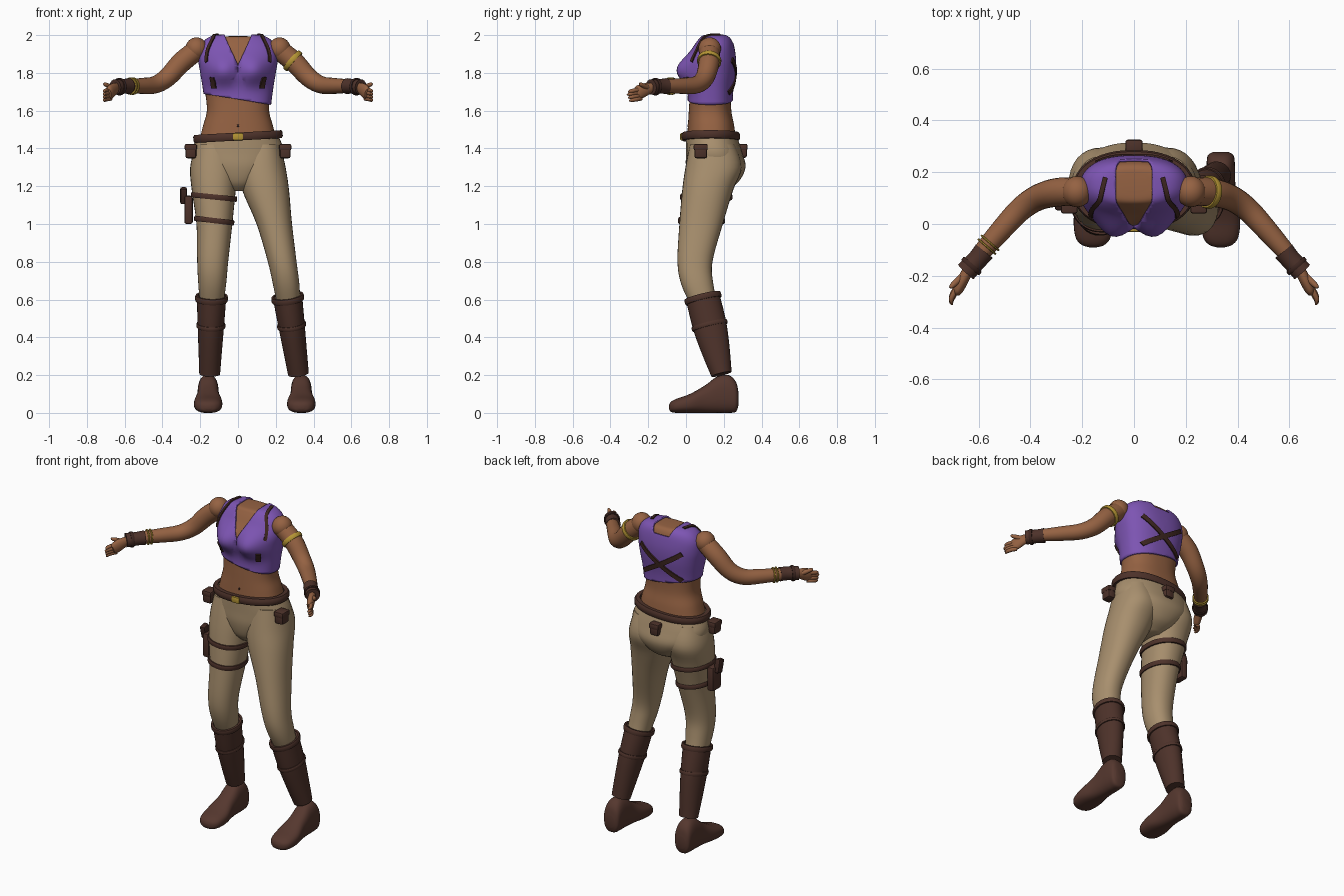
import bpy, bmesh, math
from mathutils import Vector
from mathutils.bvhtree import BVHTree

if "Cube" in bpy.data.objects:
    bpy.data.objects.remove(bpy.data.objects["Cube"])


def material(name, rgb):
    m = bpy.data.materials.new(name)
    m.diffuse_color = (*rgb, 1)
    m.use_nodes = True
    m.node_tree.nodes["Principled BSDF"].inputs["Base Color"].default_value = m.diffuse_color
    return m


SKIN = material("skin brown", (0.30, 0.122, 0.055))
PURPLE = material("purple cloth", (0.205, 0.09, 0.45))
TAN = material("tan cloth", (0.39, 0.275, 0.155))
BOOT = material("boot leather", (0.075, 0.032, 0.023))
SHOE = material("shoe leather", (0.092, 0.039, 0.028))
STRAP = material("dark strap", (0.048, 0.02, 0.015))
GOLD = material("gold", (0.46, 0.30, 0.035))


def finish(name, bm, mat, angle=40):
    bmesh.ops.recalc_face_normals(bm, faces=bm.faces)
    me = bpy.data.meshes.new(name)
    bm.to_mesh(me)
    bm.free()
    me.materials.append(mat)
    ob = bpy.data.objects.new(name, me)
    bpy.context.collection.objects.link(ob)
    bpy.ops.object.select_all(action='DESELECT')
    ob.select_set(True)
    bpy.context.view_layer.objects.active = ob
    bpy.ops.object.shade_smooth_by_angle(angle=math.radians(angle))
    return ob


def smooth_rows(rows, steps):
    """Catmull-Rom interpolation of rows of numbers."""
    out, n = [], len(rows)
    for i in range(n - 1):
        p0, p1, p2, p3 = (rows[min(max(i + k, 0), n - 1)] for k in (-1, 0, 1, 2))
        for s in range(steps):
            t = s / steps
            out.append([0.5 * (2 * b + (c - a) * t + (2 * a - 5 * b + 4 * c - d) * t * t
                               + (3 * b - a - 3 * c + d) * t ** 3)
                        for a, b, c, d in zip(p0, p1, p2, p3)])
    return out + [list(rows[-1])]


def unit_ring(n, e=2):
    ring = []
    for i in range(n):
        a = 2 * math.pi * i / n
        c, s = math.cos(a), math.sin(a)
        ring.append((math.copysign(abs(c) ** (2 / e), c), math.copysign(abs(s) ** (2 / e), s)))
    return ring


def skin_rings(rings, closed=False):
    bm = bmesh.new()
    vs = [[bm.verts.new(p) for p in r] for r in rings]
    n = len(vs[0])
    for k in range(len(vs) if closed else len(vs) - 1):
        a, b = vs[k], vs[(k + 1) % len(vs)]
        for i in range(n):
            bm.faces.new((a[i], a[(i + 1) % n], b[(i + 1) % n], b[i]))
    if not closed:
        bm.faces.new(vs[0])
        bm.faces.new(vs[-1])
    return bm


def loft(rows, n=32, e=2.2, steps=5, along='z', dx=0):
    """Rows: (position, x0, x1, low, high) of level or upright slices."""
    rings = []
    for t, x0, x1, lo, hi in smooth_rows(rows, steps):
        ring = []
        for c, s in unit_ring(n, e):
            x = dx + (x0 + x1) / 2 + c * (x1 - x0) / 2
            o = (lo + hi) / 2 + s * (hi - lo) / 2
            ring.append((x, o, t) if along == 'z' else (x, t, max(o, 0)))
        rings.append(ring)
    return skin_rings(rings)


def frame(axis, ref):
    axis = Vector(axis).normalized()
    u = (Vector(ref) - axis * axis.dot(Vector(ref))).normalized()
    return u, axis.cross(u)


def tube(name, mat, rows, ref=(0, 0, 1), n=20, steps=5):
    """Rows: (x, y, z, radius along ref, radius across)."""
    rows = smooth_rows(rows, steps)
    pts = [Vector(r[:3]) for r in rows]
    rings = []
    for i, r in enumerate(rows):
        u, v = frame(pts[min(i + 1, len(pts) - 1)] - pts[max(i - 1, 0)], ref)
        rings.append([pts[i] + u * c * r[3] + v * s * r[4] for c, s in unit_ring(n)])
    return finish(name, skin_rings(rings), mat, 50)


def band(name, mat, center, axis, rx, ry, height, thick, e=2, ref=(1, 0, 0)):
    u, v = frame(axis, ref)
    w = Vector(axis).normalized()
    rings = []
    for c, s in unit_ring(48, e):
        ring = []
        for o, h in ((-1, -1), (0.6, -1), (1, -0.5), (1, 0.5), (0.6, 1), (-1, 1)):
            ring.append(Vector(center) + u * c * (rx + o * thick / 2)
                        + v * s * (ry + o * thick / 2) + w * h * height / 2)
        rings.append(ring)
    return finish(name, skin_rings(rings, True), mat)


def box(name, mat, loc, size, bevel=0.012, tilt=0):
    bm = bmesh.new()
    bmesh.ops.create_cube(bm, size=1)
    bmesh.ops.scale(bm, vec=size, verts=bm.verts)
    bmesh.ops.bevel(bm, geom=bm.edges[:], offset=bevel, segments=2, affect='EDGES', profile=0.5)
    ob = finish(name, bm, mat)
    ob.location, ob.rotation_euler = loc, (tilt, 0, 0)
    return ob


def ball(name, mat, loc, r):
    bm = bmesh.new()
    bmesh.ops.create_uvsphere(bm, u_segments=24, v_segments=16, radius=1)
    bmesh.ops.scale(bm, vec=r, verts=bm.verts)
    bmesh.ops.translate(bm, vec=loc, verts=bm.verts)
    return finish(name, bm, mat, 60)


# Torso with chest bulges
bm = loft([(1.44, -.205, .205, .005, .265), (1.52, -.185, .185, .01, .255),
           (1.60, -.165, .165, .015, .24), (1.70, -.174, .174, .02, .24),
           (1.80, -.19, .19, .015, .253), (1.87, -.20, .20, .015, .255),
           (1.93, -.193, .193, .045, .247), (1.97, -.165, .165, .07, .235),
           (1.99, -.12, .12, .09, .215), (1.994, -.05, .05, .13, .18)], n=64, e=2.4, steps=6)
for v in bm.verts:
    if v.co.y < 0.12:
        v.co.y -= 0.06 * math.exp(-((abs(v.co.x) - .08) / .075) ** 2 - ((v.co.z - 1.81) / .065) ** 2)
torso = finish("torso", bm, SKIN, 60)
ball("navel", STRAP, (0, .011, 1.52), (.006, .004, .008))

# Cropped top: torso shell cut by a slanted hem and a V neckline
bm = bmesh.new()
bm.from_mesh(torso.data)
for co, no in (((0, 0, 1.66), (.17, 0, 1)), ((0, 0, 1.83), (1, 0, -.43)),
               ((0, 0, 1.83), (-1, 0, -.43)), ((0, 0, 1.955), (0, 0, 1))):
    bmesh.ops.bisect_plane(bm, geom=bm.verts[:] + bm.edges[:] + bm.faces[:],
                           plane_co=co, plane_no=no, dist=1e-5)
bare = []
for f in bm.faces:
    x, y, z = f.calc_center_median()
    neck = abs(x) < .43 * (z - 1.83) and (y < .14 or z > 1.955)
    if z < 1.66 - .17 * x or neck:
        bare.append(f)
bmesh.ops.delete(bm, geom=bare, context='FACES')
top = finish("cropped_top", bm, PURPLE, 60)
mod = top.modifiers.new("thickness", 'SOLIDIFY')
mod.thickness, mod.offset = 0.01, 1

# Harness straps laid on the top
surface = BVHTree.FromPolygons([v.co.copy() for v in torso.data.vertices],
                               [list(p.vertices) for p in torso.data.polygons])


def strap(name, path, width=0.026):
    rows = smooth_rows(path, 8)
    hits = [surface.find_nearest(Vector(r))[:2] for r in rows]
    rings = []
    for i, (p, nrm) in enumerate(hits):
        t = hits[min(i + 1, len(hits) - 1)][0] - hits[max(i - 1, 0)][0]
        side = t.cross(nrm).normalized() * width / 2
        rings.append([p + side * a + nrm * h for a, h in ((-1, .004), (1, .004), (1, .017), (-1, .017))])
    finish(name, skin_rings(rings), STRAP)


for s, tag in ((-1, "right"), (1, "left")):
    strap("shoulder_strap_" + tag, [(s * .175, .02, 1.86), (s * .165, .05, 1.92),
                                    (s * .14, .08, 2.0), (s * .11, .18, 2.0)], .018)
    strap("lower_chest_strap_" + tag, [(s * .14, .0, 1.775), (s * .142, .0, 1.71)], .03)
    strap("back_strap_" + tag, [(s * .145, .25, 1.87), (0, .27, 1.775), (-s * .145, .25, 1.69)], .028)

# Trousers: hips and two legs
finish("hips", loft([(1.465, -.215, .215, .0, .27), (1.38, -.243, .243, .0, .297),
                     (1.30, -.215, .215, .0, .315), (1.22, -.12, .12, .02, .275),
                     (1.175, -.05, .05, .06, .2)], n=40), TAN, 60)
finish("right_trouser_leg", loft([
    (1.42, -.225, -.03, .02, .26), (1.3, -.253, .0, -.003, .295), (1.18, -.245, -.012, -.02, .25),
    (1.0, -.22, -.03, -.035, .195), (.8, -.216, -.052, -.045, .14),
    (.68, -.21, -.063, -.025, .145), (.56, -.2, -.08, .03, .17)]), TAN, 60)
finish("left_trouser_leg", loft([
    (1.42, .03, .225, .02, .26), (1.3, .0, .252, -.003, .295), (1.18, .022, .27, -.02, .25),
    (1.0, .098, .286, -.035, .195), (.8, .158, .31, -.045, .14),
    (.68, .185, .325, -.025, .145), (.56, .21, .33, .03, .17)]), TAN, 60)

# Boots and shoes
for tag, xt, xb, xf in (("right", -.14, -.15, -.158), ("left", .262, .32, .335)):
    hi, lo = Vector((xt, .088, .615)), Vector((xb, .188, .205))
    axis = hi - lo
    mid = hi.lerp(lo, .37)
    tube("boot_shaft_" + tag, BOOT, [(*hi, .078, .09), (*mid, .07, .09),
                                     (*hi.lerp(lo, .7), .062, .075), (*lo, .055, .055)], (1, 0, 0), 28)
    band("boot_rim_" + tag, BOOT, hi - axis * .02, axis, .08, .092, .03, .014)
    band("boot_band_" + tag, BOOT, mid, axis, .071, .091, .022, .012)
    finish("shoe_" + tag, loft([
        (.278, -.03, .03, .04, .11), (.264, -.05, .05, .006, .165), (.225, -.055, .055, 0, .2),
        (.165, -.056, .056, 0, .192), (.1, -.06, .06, 0, .145), (.02, -.075, .075, 0, .1),
        (-.05, -.068, .068, 0, .075), (-.08, -.045, .045, .006, .058),
        (-.09, -.015, .015, .02, .04)], n=28, e=2.5, along='y', dx=xf), SHOE, 50)

# Belt, buckle and pouches
band("belt", BOOT, (0, .131, 1.463), (-.055, 0, 1), .222, .14, .042, .03, 2.2)
box("belt_buckle", GOLD, (0, -.022, 1.462), (.055, .018, .038), .006)
for name, loc, size in (("right_pouch", (-.25, .078, 1.385), (.058, .068, .075)),
                        ("left_pouch", (.25, .078, 1.385), (.058, .068, .075)),
                        ("back_pouch", (0, .3, 1.385), (.06, .045, .07))):
    box(name, BOOT, loc, size)
    box(name + "_flap", BOOT, (loc[0], loc[1], loc[2] + .022), (size[0] + .006, size[1] + .006, .034), .008)

# Thigh holster on the right leg
band("upper_thigh_strap", BOOT, (-.127, .107, 1.143), (.1, 0, 1), .116, .132, .028, .014, 2.2)
band("lower_thigh_strap", BOOT, (-.126, .082, 1.018), (.12, 0, 1), .1, .118, .028, .014, 2.2)
box("holster", BOOT, (-.262, .095, 1.075), (.045, .085, .15))
box("holster_grip", STRAP, (-.288, .085, 1.15), (.036, .05, .085), .01, .25)

# Arms, cuffs, jewellery and hands
for s, tag in ((-1, "right"), (1, "left")):
    ball("shoulder_" + tag, SKIN, (s * .22, .125, 1.928), (.058, .06, .06))
    arm = [(.22, .125, 1.92, .054), (.3, .122, 1.855, .055), (.375, .1, 1.775, .05),
           (.44, .055, 1.737, .046), (.51, -.02, 1.731, .042), (.58, -.1, 1.73, .036),
           (.64, -.17, 1.725, .03)]
    tube("arm_" + tag, SKIN, [(s * x, y, z, r, r) for x, y, z, r in arm])
    tube("cuff_" + tag, BOOT, [(s * .578, -.105, 1.73, .042, .042), (s * .605, -.137, 1.729, .039, .039),
                               (s * .65, -.185, 1.725, .041, .041)])
    band("cuff_strap_" + tag, STRAP, (s * .628, -.162, 1.727), (s * .65, -.75, 0), .041, .041, .018, .01,
         ref=(0, 0, 1))
    tube("palm_" + tag, SKIN, [(s * .64, -.175, 1.725, .024, .02), (s * .66, -.215, 1.712, .034, .022),
                               (s * .677, -.25, 1.697, .037, .02), (s * .684, -.268, 1.69, .025, .013)])
    for k in range(4):
        z = 1.712 - k * .016
        d = .006 * abs(k - 1)
        tube(f"finger_{k + 1}_{tag}", SKIN, [
            (s * .672, -.238, z, .011, .011), (s * .692, -.268 + d, z - .003, .0115, .0115),
            (s * .706, -.296 + d, z - .008, .010, .010), (s * .702, -.312 + d, z - .012, .004, .004)],
            n=10, steps=3)
    tube("thumb_" + tag, SKIN, [(s * .66, -.2, 1.72, .015, .015), (s * .685, -.222, 1.731, .013, .013),
                                (s * .704, -.24, 1.74, .010, .010), (s * .711, -.246, 1.744, .004, .004)],
         n=10, steps=3)
band("arm_ring", GOLD, (.29, .123, 1.864), (.75, -.1, -.66), .057, .057, .026, .014, ref=(0, 1, 0))
for k, x in enumerate((.556, .568)):
    band(f"bracelet_{k + 1}", GOLD, (-x, -.073 - (x - .556) * 1.2, 1.73), (-.65, -.75, 0),
         .041, .041, .008, .01, ref=(0, 0, 1))
